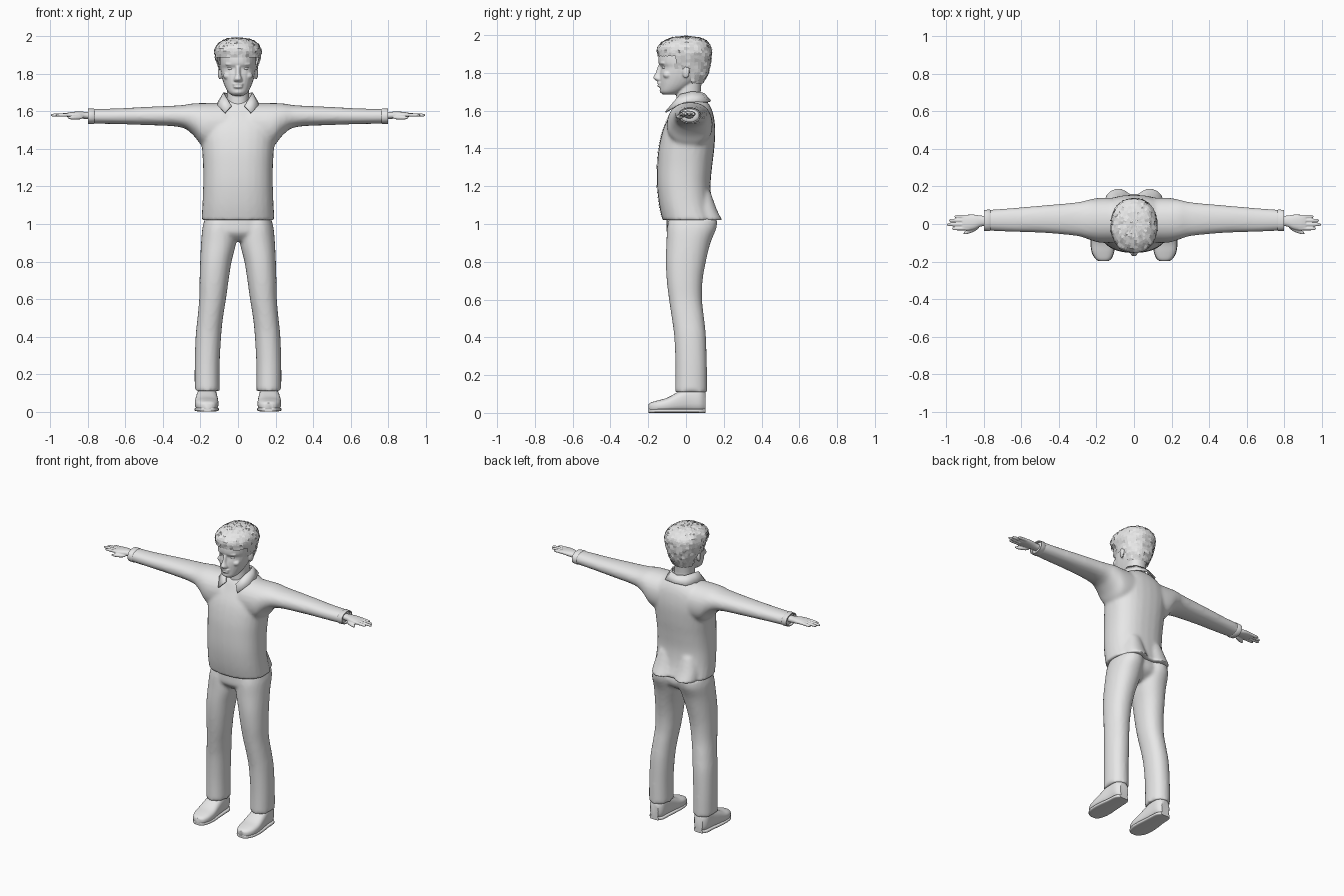
import bpy, bmesh, math, random
from mathutils import Matrix, Vector

random.seed(4)
if "Cube" in bpy.data.objects:
    bpy.data.objects.remove(bpy.data.objects["Cube"])

grey = bpy.data.materials.new("plain grey")
grey.use_nodes = True
grey.diffuse_color = (0.8, 0.8, 0.8, 1)
grey.node_tree.nodes["Principled BSDF"].inputs["Base Color"].default_value = (0.8, 0.8, 0.8, 1)


def resample(rows, steps):
    """Catmull-Rom interpolation between section rows."""
    out = []
    for i in range(len(rows) - 1):
        p = [rows[max(0, min(len(rows) - 1, i + k))] for k in (-1, 0, 1, 2)]
        for s in range(steps):
            t = s / steps
            out.append([b + 0.5 * t * (c - a + t * (2*a - 5*b + 4*c - d + t * (3*(b - c) + d - a)))
                        for a, b, c, d in zip(*p)])
    return out + [list(rows[-1])]


def loft(bm, axis, rows, mirror=False, n=28, power=2.2, steps=4):
    """Skin rounded sections: each row is position, then low/high extents on the two other axes."""
    for side in ((1, -1) if mirror else (1,)):
        rings = []
        for t, a0, a1, b0, b1 in resample(rows, steps):
            ring = []
            for k in range(n):
                c, s = math.cos(math.tau * k / n), math.sin(math.tau * k / n)
                a = (a0 + a1) / 2 + (a1 - a0) / 2 * math.copysign(abs(c) ** (2 / power), c)
                b = (b0 + b1) / 2 + (b1 - b0) / 2 * math.copysign(abs(s) ** (2 / power), s)
                x, y, z = {"X": (t, a, b), "Y": (a, t, b), "Z": (a, b, t)}[axis]
                ring.append(bm.verts.new((x * side, y, z)))
            rings.append(ring)
        for r, q in zip(rings, rings[1:]):
            for k in range(n):
                bm.faces.new((r[k], r[(k + 1) % n], q[(k + 1) % n], q[k]))
        bm.faces.new(rings[0])
        bm.faces.new(rings[-1])


def sym(rows):
    return [(z, -w, w, f, b) for z, w, f, b in rows]


def ball(bm, loc, size, turn=0, mirror=True):
    for side in ((1, -1) if mirror else (1,)):
        m = (Matrix.Translation((loc[0] * side, loc[1], loc[2]))
             @ Matrix.Rotation(turn * side, 4, "Z") @ Matrix.Diagonal((*size, 1)))
        bmesh.ops.create_uvsphere(bm, u_segments=20, v_segments=12, radius=1, matrix=m)


def finish(bm, name, voxel=0, smooth=4):
    """Turn the bmesh into an object; a voxel size fuses its pieces into one skin."""
    bmesh.ops.recalc_face_normals(bm, faces=bm.faces)
    for f in bm.faces:
        f.smooth = True
    me = bpy.data.meshes.new(name)
    bm.to_mesh(me)
    bm.free()
    me.materials.append(grey)
    ob = bpy.data.objects.new(name, me)
    bpy.context.collection.objects.link(ob)
    if voxel:
        fuse = ob.modifiers.new("fuse", "REMESH")
        fuse.mode, fuse.voxel_size, fuse.use_smooth_shade = "VOXEL", voxel, True
        relax = ob.modifiers.new("relax", "SMOOTH")
        relax.factor, relax.iterations = 0.5, smooth
    else:
        bpy.ops.object.select_all(action="DESELECT")
        ob.select_set(True)
        bpy.context.view_layer.objects.active = ob
        bpy.ops.object.shade_smooth_by_angle(angle=math.radians(45))
    return ob


# Shirt: body, seat flare and sleeves
bm = bmesh.new()
loft(bm, "Z", sym([(1.02, .195, -.125, .165), (1.1, .19, -.142, .14), (1.2, .186, -.153, .13),
                   (1.3, .186, -.153, .138), (1.4, .192, -.145, .15), (1.5, .2, -.122, .155),
                   (1.58, .18, -.085, .145), (1.63, .13, -.06, .125), (1.665, .075, -.03, .095)]),
     power=2.4)
loft(bm, "Z", [(1.02, .01, .16, .02, .192), (1.08, .015, .155, .02, .162), (1.17, .03, .13, .02, .13)],
     mirror=True)
loft(bm, "X", [(.07, -.1, .14, 1.4, 1.645), (.18, -.1, .14, 1.41, 1.645), (.24, -.083, .13, 1.475, 1.643),
               (.31, -.063, .115, 1.517, 1.633), (.5, -.046, .098, 1.528, 1.624),
               (.65, -.042, .085, 1.533, 1.616), (.79, -.035, .074, 1.535, 1.614)], mirror=True)
shirt = finish(bm, "shirt", .011)

# Cuffs with open ends
bm = bmesh.new()
loft(bm, "X", [(.765, -.034, .073, 1.536, 1.613), (.77, -.038, .077, 1.532, 1.617),
               (.8, -.036, .075, 1.534, 1.615), (.8, -.03, .069, 1.54, 1.609),
               (.78, -.03, .069, 1.54, 1.609)], mirror=True, steps=1)
finish(bm, "cuffs")

# Collar: a folded strip, upper neckline to lower edge
bm = bmesh.new()
edge = [((0, .095, 1.69), (0, .13, 1.65)), ((.05, .08, 1.695), (.075, .112, 1.645)),
        ((.075, .03, 1.7), (.108, .035, 1.643)), ((.068, -.03, 1.685), (.108, -.04, 1.632)),
        ((.035, -.075, 1.63), (.07, -.108, 1.592))]
for side in (1, -1):
    pairs = [[bm.verts.new((x * side, y, z)) for x, y, z in pair] for pair in edge]
    for p, q in zip(pairs, pairs[1:]):
        bm.faces.new((p[0], p[1], q[1], q[0]))
bmesh.ops.remove_doubles(bm, verts=bm.verts, dist=1e-4)
collar = finish(bm, "collar")
thick = collar.modifiers.new("cloth", "SOLIDIFY")
thick.thickness, thick.offset = .008, 0

# Front placket edge, laid on the shirt
bm = bmesh.new()
cols = [[bm.verts.new((x, -.17 + .09 * max(0, (k - 14) / 10), 1.03 + k * .0225)) for x in (0, .012, .025)]
        for k in range(25)]
for p, q in zip(cols, cols[1:]):
    for j in (0, 1):
        bm.faces.new((p[j], p[j + 1], q[j + 1], q[j]))
placket = finish(bm, "shirt_placket")
wrap = placket.modifiers.new("lay", "SHRINKWRAP")
wrap.target, wrap.wrap_mode, wrap.offset = shirt, "ABOVE_SURFACE", .003

# Trousers: hips and two legs
bm = bmesh.new()
loft(bm, "Z", sym([(1.07, .165, -.1, .12), (1.0, .185, -.103, .145), (.95, .188, -.1, .13),
                   (.91, .15, -.06, .07)]))
loft(bm, "Z", [(1.03, .015, .175, -.09, .165), (.98, .01, .19, -.1, .162), (.9, .01, .197, -.104, .13),
               (.8, .034, .202, -.107, .105), (.7, .05, .205, -.102, .088), (.6, .064, .207, -.09, .085),
               (.5, .08, .216, -.075, .096), (.4, .09, .226, -.062, .106), (.25, .098, .231, -.056, .11),
               (.11, .098, .231, -.058, .112)], mirror=True)
finish(bm, "trousers", .011)

# Shoes and soles
shoe = [(-.198, .14, .185, .012, .045), (-.185, .122, .205, .005, .055), (-.15, .108, .224, .004, .066),
        (-.1, .104, .23, .004, .08), (-.04, .108, .226, .004, .112), (.02, .112, .218, .004, .138),
        (.075, .116, .214, .004, .14), (.103, .135, .195, .01, .11)]
bm = bmesh.new()
loft(bm, "Y", shoe, mirror=True, power=2.7)
finish(bm, "shoes")
bm = bmesh.new()
loft(bm, "Y", [(y, a - .002, b + .002, 0, .022) for y, a, b, _, _ in shoe], mirror=True, power=4)
finish(bm, "shoe_soles")

# Hands: palm, four fingers and thumb
bm = bmesh.new()
loft(bm, "X", [(.75, -.01, .045, 1.557, 1.597), (.81, -.012, .044, 1.56, 1.598),
               (.85, -.028, .05, 1.564, 1.6), (.89, -.035, .05, 1.568, 1.597),
               (.915, -.033, .046, 1.572, 1.592)], mirror=True)
for y, tip in ((-.025, .972), (-.003, .999), (.019, .988), (.04, .958)):
    r = .009
    loft(bm, "X", [(.88, y - r, y + r, 1.573, 1.593), (tip - .03, y - r, y + r, 1.572, 1.59),
                   (tip - .008, y - r * .8, y + r * .8, 1.573, 1.587),
                   (tip, y - r * .3, y + r * .3, 1.577, 1.583)], mirror=True, n=12)
ball(bm, (.868, -.034, 1.567), (.046, .012, .011), turn=-.4)
finish(bm, "hands", .004, 2)

# Head: neck, skull, nose, lips, brows, cheeks and ears
bm = bmesh.new()
loft(bm, "Z", sym([(1.56, .062, -.06, .09), (1.63, .06, -.052, .085), (1.7, .058, -.05, .078),
                   (1.8, .06, -.04, .09)]))
loft(bm, "Z", sym([(1.685, .03, -.122, -.05), (1.7, .05, -.136, -.02), (1.73, .068, -.138, .03),
                   (1.77, .083, -.14, .085), (1.8, .09, -.138, .1), (1.83, .095, -.133, .112),
                   (1.855, .097, -.146, .118), (1.9, .097, -.143, .12), (1.94, .085, -.12, .105),
                   (1.975, .04, -.05, .05)]))
loft(bm, "Z", sym([(1.755, .015, -.15, -.1), (1.763, .024, -.164, -.1), (1.775, .022, -.174, -.1),
                   (1.8, .014, -.161, -.1), (1.84, .013, -.148, -.1)]), n=16)
ball(bm, (0, -.137, 1.746), (.03, .015, .007), mirror=False)
ball(bm, (0, -.136, 1.731), (.026, .016, .008), mirror=False)
ball(bm, (0, -.125, 1.705), (.025, .015, .014), mirror=False)
ball(bm, (.04, -.125, 1.852), (.03, .013, .008), turn=.3)
ball(bm, (.055, -.1, 1.79), (.025, .022, .02), turn=.4)
ball(bm, (.097, .0, 1.805), (.01, .02, .034), turn=-.3)
finish(bm, "head", .005, 3)

# Eyes
bm = bmesh.new()
ball(bm, (.038, -.11, 1.83), (.019, .018, .011))
finish(bm, "eyes")


# Hair: a solid cap covered by small overlapping locks
def hair(name, inset, locks):
    bm = bmesh.new()
    rows = sym([(1.745, .068, -.06, .09), (1.79, .09, -.1, .115), (1.84, .106, -.13, .13),
                (1.89, .121, -.148, .136), (1.935, .122, -.152, .134), (1.97, .096, -.115, .108),
                (1.988, .058, -.07, .065), (1.994, .012, -.015, .012)])
    loft(bm, "Z", [(z - inset, a + inset, b - inset, f + inset, k - inset) for z, a, b, f, k in rows],
         n=40, steps=3)
    bmesh.ops.recalc_face_normals(bm, faces=bm.faces)

    def hairline(y):
        return 1.895 if y < -.055 else 1.83 if y < .03 else 1.745

    low = [f for f in bm.faces if f.calc_center_median().z < hairline(f.calc_center_median().y)]
    bmesh.ops.delete(bm, geom=low, context="FACES")
    if locks:
        bmesh.ops.split_edges(bm, edges=bm.edges)
        for f in bm.faces:
            c, axis = f.calc_center_median(), Vector([random.uniform(-1, 1) for _ in range(3)])
            turn = Matrix.Rotation(random.uniform(-.35, .35), 3, axis.normalized())
            for v in f.verts:
                v.co = c + turn @ (v.co - c) * 1.2 + f.normal * random.uniform(-.001, .001)
    finish(bm, name)


hair("hair_cap", .007, False)
hair("hair_locks", 0, True)
